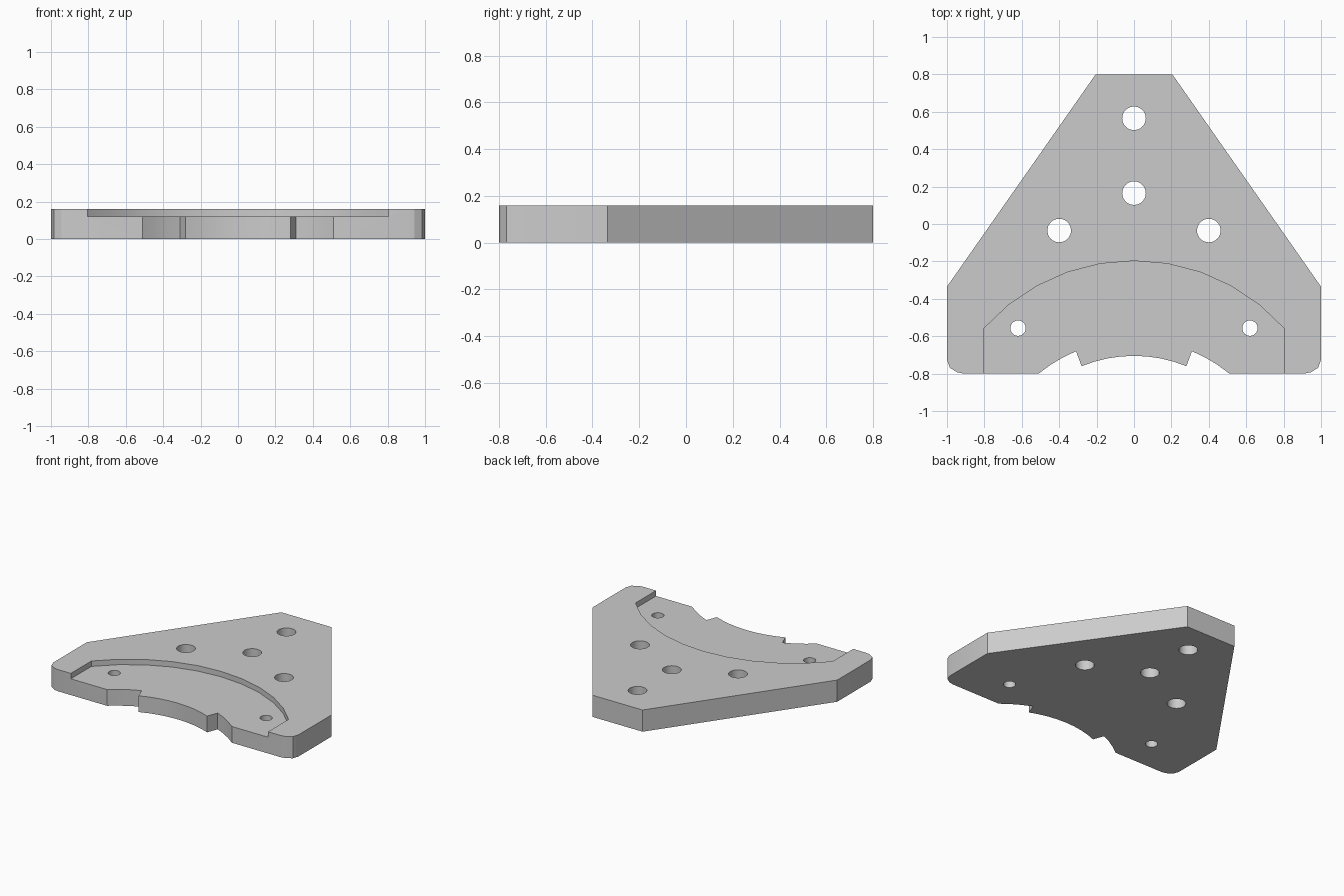
import bpy, bmesh, math

cube = bpy.data.objects.get("Cube")
if cube:
    bpy.data.objects.remove(cube, do_unlink=True)

THICK, FLOOR = 0.16, 0.12

grey = bpy.data.materials.new("plain_grey")
grey.use_nodes = True
colour = (0.6, 0.6, 0.6, 1)
grey.diffuse_color = colour
grey.node_tree.nodes["Principled BSDF"].inputs["Base Color"].default_value = colour


def prism(name, outline, z0, z1):
    """Extrude a closed outline from z0 to z1."""
    bm = bmesh.new()
    base = bm.faces.new([bm.verts.new((x, y, z0)) for x, y in outline])
    top = bmesh.ops.extrude_face_region(bm, geom=[base])["geom"]
    verts = [v for v in top if isinstance(v, bmesh.types.BMVert)]
    bmesh.ops.translate(bm, verts=verts, vec=(0, 0, z1 - z0))
    bmesh.ops.recalc_face_normals(bm, faces=bm.faces)
    mesh = bpy.data.meshes.new(name)
    bm.to_mesh(mesh)
    bm.free()
    mesh.materials.append(grey)
    obj = bpy.data.objects.new(name, mesh)
    bpy.context.collection.objects.link(obj)
    return obj


def arc(x0, x1, cy, r, n):
    """Points on a circle centred on x = 0, from x0 to x1 over its top."""
    a0, a1 = math.asin(x0 / r), math.asin(x1 / r)
    angles = [a0 + (a1 - a0) * i / n for i in range(n + 1)]
    return [(r * math.sin(a), cy + r * math.cos(a)) for a in angles]


def mirrored(half):
    """Close a right-hand chain with its mirror image."""
    return half + [(-x, y) for x, y in reversed(half) if x > 1e-5]


def cut(target, cutter):
    mod = target.modifiers.new("cut", "BOOLEAN")
    mod.operation, mod.solver, mod.object = "DIFFERENCE", "EXACT", cutter
    bpy.context.view_layer.objects.active = target
    bpy.ops.object.modifier_apply(modifier=mod.name)
    bpy.data.objects.remove(cutter, do_unlink=True)


# Plate: tapered back, clipped front corners, notched curved front edge
half = [(0.205, 0.8), (1, -0.335), (1, -0.725), (0.985, -0.768), (0.945, -0.793), (0.91, -0.8)]
half += arc(0.51, 0.31, -1.423, 0.805, 3)
half += arc(0.28, 0, -1.445, 0.74, 4)
plate = prism("mounting_plate", mirrored(half), 0, THICK)

# Shallow pocket with a curved back wall
pocket = [(-0.805, -0.9)] + arc(-0.805, 0.805, -1.27, 1.073, 10) + [(0.805, -0.9)]
cut(plate, prism("pocket_cutter", pocket, FLOOR, THICK + 0.1))

# Bolt holes: four large, two small
holes = [(0, 0.565, 0.063), (0, 0.165, 0.063)]
for side in (-1, 1):
    holes += [(side * 0.4, -0.035, 0.063), (side * 0.62, -0.557, 0.041)]
for x, y, r in holes:
    ring = [(x + r * math.cos(math.tau * i / 32), y + r * math.sin(math.tau * i / 32)) for i in range(32)]
    cut(plate, prism("hole_cutter", ring, -0.1, THICK + 0.1))

bpy.ops.object.select_all(action="DESELECT")
plate.select_set(True)
bpy.context.view_layer.objects.active = plate
bpy.ops.object.shade_smooth_by_angle(angle=math.radians(20))
